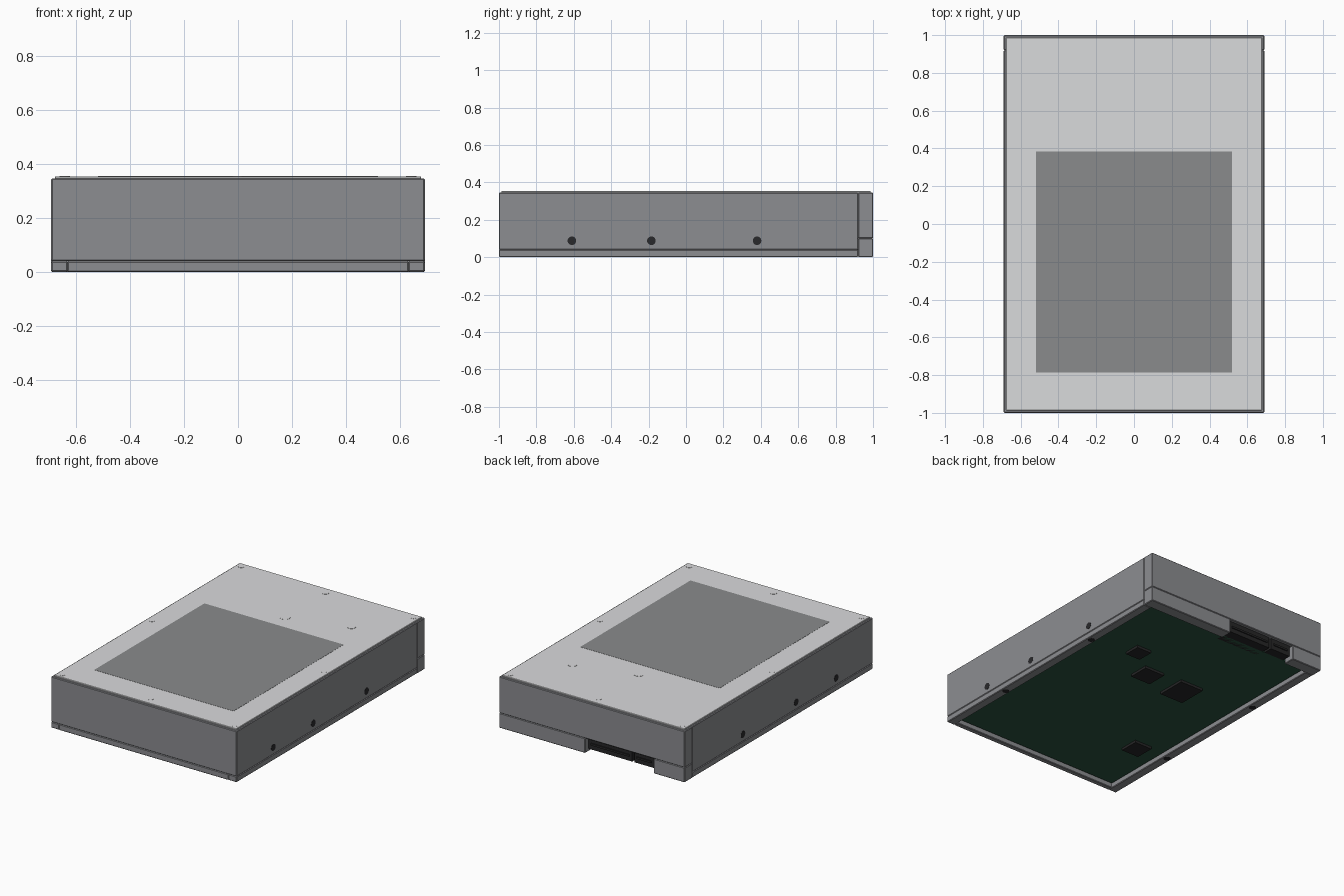
import bpy, math

if "Cube" in bpy.data.objects:
    bpy.data.objects.remove(bpy.data.objects["Cube"])


def material(name, r, g, b):
    m = bpy.data.materials.new(name)
    m.diffuse_color = (r, g, b, 1)
    m.use_nodes = True
    m.node_tree.nodes["Principled BSDF"].inputs["Base Color"].default_value = m.diffuse_color
    return m


BODY = material("cast grey", 0.262, 0.266, 0.282)
COVER = material("light cover grey", 0.70, 0.705, 0.715)
LABEL = material("label grey", 0.252, 0.256, 0.264)
GREEN = material("board green", 0.023, 0.088, 0.050)
BLACK = material("plastic black", 0.019, 0.019, 0.020)
HOLE = material("hole dark grey", 0.022, 0.022, 0.024)


def box(name, x, y, z, mat, bevel=0.0):
    """Box from (min, max) ranges, with an optional chamfer."""
    bpy.ops.mesh.primitive_cube_add(
        size=1, location=[(r[0] + r[1]) / 2 for r in (x, y, z)])
    ob = bpy.context.object
    ob.name = name
    ob.scale = [r[1] - r[0] for r in (x, y, z)]
    bpy.ops.object.transform_apply(location=False, rotation=False, scale=True)
    ob.data.materials.append(mat)
    if bevel:
        mod = ob.modifiers.new("chamfer", 'BEVEL')
        mod.width = bevel
        mod.segments = 1
    return ob


def disc(name, loc, radius, mat, thick=0.003, rot=(0, 0, 0)):
    bpy.ops.mesh.primitive_cylinder_add(
        vertices=24, radius=radius, depth=thick, location=loc, rotation=rot)
    ob = bpy.context.object
    ob.name = name
    ob.data.materials.append(mat)
    bpy.ops.object.shade_smooth_by_angle(angle=math.radians(30))
    return ob


W, SEAM, BACK, TOP = 0.69, 0.04, 0.92, 0.345
B = 0.004

# Main casting and the block across the back
box("main_body", (-W, W), (-1, BACK), (SEAM, TOP), BODY, B)
box("back_block", (-W, W), (BACK, 1), (0.10, TOP), BODY, B)

# Lower back blocks on both sides of the connector opening
box("back_foot_right", (0.05, W), (BACK, 1), (0, 0.10), BODY, B)
box("back_foot_left", (-W, -0.46), (BACK, 1), (0, 0.10), BODY, B)

# Bottom frame: side rails and front lip
for side, s in (("left", -1), ("right", 1)):
    xs = sorted((s * 0.63, s * W))
    box("bottom_rail_" + side, xs, (-1, BACK), (0.001, SEAM), BODY, B)
    # Mounting holes in the side walls and rail bottoms
    for i, y in enumerate((-0.61, -0.185, 0.38)):
        disc(f"side_hole_{side}_{i}", (s * W, y, 0.088), 0.023, HOLE, 0.002,
             rot=(0, math.pi / 2, 0))
    for i, y in enumerate((-0.465, 0.37)):
        disc(f"bottom_hole_{side}_{i}", (s * 0.659, y, 0.0015), 0.022, HOLE)
box("front_lip", (-0.63, 0.63), (-1, -0.965), (0, SEAM), BODY, B)

# Circuit board recessed in the frame, with its chips
box("circuit_board", (-0.62, 0.62), (-0.955, 0.915), (0.025, 0.042), GREEN)
for i, (x, y, sx, sy) in enumerate((
        (0.315, 0.42, 0.11, 0.11), (0.09, 0.24, 0.15, 0.14),
        (-0.205, 0.22, 0.175, 0.20), (-0.45, -0.51, 0.13, 0.13))):
    box(f"chip_{i}", (x - sx / 2, x + sx / 2), (y - sy / 2, y + sy / 2),
        (0.008, 0.03), BLACK)

# Two solid rear connectors with a shallow tongue on the face
for name, x0, x1 in (("power_connector", -0.285, 0.04),
                     ("data_connector", -0.45, -0.30)):
    box(name, (x0, x1), (0.86, 0.978), (0.025, 0.10), BLACK)
    box(name + "_tongue", (x0 + 0.02, x1 - 0.02), (0.97, 0.985),
        (0.055, 0.068), BLACK)

# Top cover plate and label
CT = 0.353
box("top_cover", (-0.677, 0.677), (-0.987, 0.987), (TOP - 0.003, CT), COVER, 0.002)
box("label", (-0.518, 0.518), (-0.787, 0.383), (CT - 0.001, CT + 0.001), LABEL)

# Cover screws, spindle boss and vent plug
screws = [(x, y) for x in (-0.64, 0.64) for y in (-0.95, 0, 0.95)]
screws += [(0, -0.93), (0, 0.93)]
for i, (x, y) in enumerate(screws):
    disc(f"cover_screw_{i}", (x, y, CT), 0.02, COVER)
disc("spindle_boss", (0, 0.5, CT), 0.032, COVER, 0.003)
disc("vent_plug", (0.41, 0.62, CT), 0.027, COVER, 0.003)
